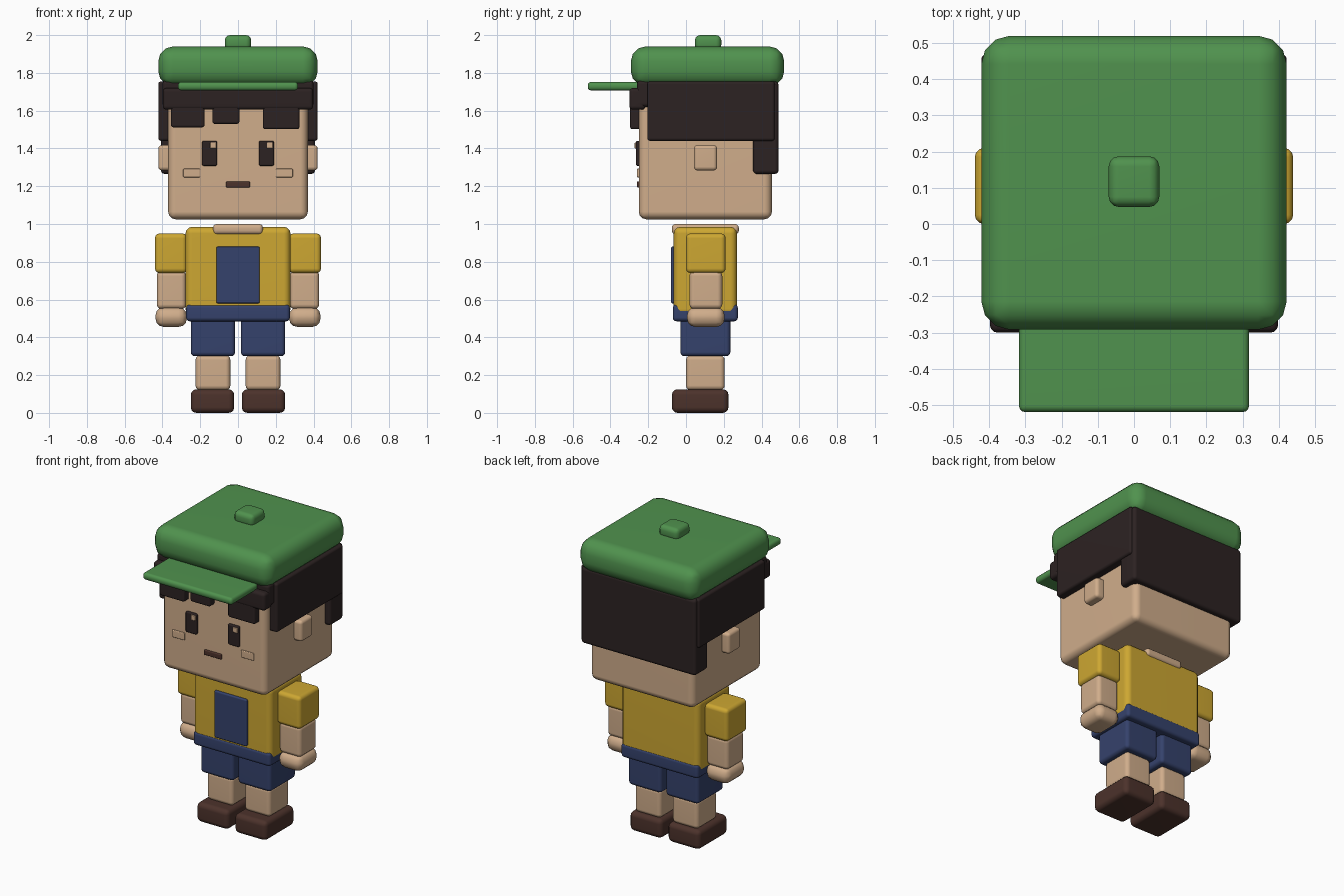
import bpy, bmesh, math
from mathutils import Vector

if "Cube" in bpy.data.objects:
    bpy.data.objects.remove(bpy.data.objects["Cube"], do_unlink=True)


def material(name, rgb):
    """Flat material from an sRGB colour, stored as linear."""
    lin = [((c / 255 + 0.055) / 1.055) ** 2.4 for c in rgb] + [1]
    m = bpy.data.materials.new(name)
    m.use_nodes = True
    m.diffuse_color = lin
    m.node_tree.nodes["Principled BSDF"].inputs["Base Color"].default_value = lin
    return m


skin = material("skin", (208, 173, 139))
hair = material("dark hair", (44, 34, 34))
green = material("cap green", (80, 146, 78))
yellow = material("shirt yellow", (205, 167, 50))
blue = material("denim blue", (53, 66, 108))
brown = material("shoe brown", (76, 50, 43))


def block(name, mat, x, y, z, bevel=0.02, segments=3):
    """Rounded box given by its (min, max) range on each axis."""
    size = Vector((x[1] - x[0], y[1] - y[0], z[1] - z[0]))
    centre = Vector((sum(x), sum(y), sum(z))) / 2
    bm = bmesh.new()
    bmesh.ops.create_cube(bm, size=1)
    for v in bm.verts:
        v.co = v.co * size + centre
    bmesh.ops.bevel(bm, geom=bm.edges[:], offset=min(bevel, min(size) * 0.45),
                    segments=segments, profile=0.5, affect='EDGES')
    mesh = bpy.data.meshes.new(name)
    bm.to_mesh(mesh)
    bm.free()
    mesh.materials.append(mat)
    ob = bpy.data.objects.new(name, mesh)
    bpy.context.collection.objects.link(ob)
    bpy.ops.object.select_all(action='DESELECT')
    ob.select_set(True)
    bpy.context.view_layer.objects.active = ob
    bpy.ops.object.shade_smooth_by_angle(angle=math.radians(50))
    ob.modifiers.new("Weighted normals", 'WEIGHTED_NORMAL').keep_sharp = True
    return ob


def pair(name, mat, x, y, z, **kw):
    """The same block on the left (+x) and the right (-x)."""
    block("left_" + name, mat, x, y, z, **kw)
    block("right_" + name, mat, (-x[1], -x[0]), y, z, **kw)


# Legs and feet
pair("shoe", brown, (0.02, 0.25), (-0.075, 0.225), (0, 0.125), bevel=0.03)
pair("shin", skin, (0.04, 0.225), (0, 0.205), (0.12, 0.305), bevel=0.025)
pair("shorts_leg", blue, (0.015, 0.25), (-0.03, 0.235), (0.3, 0.53), bevel=0.022)

# Body
block("waistband", blue, (-0.275, 0.275), (-0.07, 0.275), (0.485, 0.575))
block("shirt", yellow, (-0.278, 0.278), (-0.065, 0.27), (0.515, 0.985), bevel=0.035)
block("bib", blue, (-0.115, 0.115), (-0.08, -0.05), (0.58, 0.88), bevel=0.008)
block("neck", skin, (-0.132, 0.132), (-0.075, 0.28), (0.945, 1.0), bevel=0.02)

# Arms
pair("sleeve", yellow, (0.27, 0.44), (0, 0.21), (0.74, 0.95), bevel=0.025)
pair("forearm", skin, (0.275, 0.43), (0.018, 0.192), (0.55, 0.75), bevel=0.025)
pair("hand", skin, (0.27, 0.437), (0.005, 0.205), (0.455, 0.56), bevel=0.045)

# Head
block("head", skin, (-0.37, 0.37), (-0.25, 0.455), (1.025, 1.77), bevel=0.04)
pair("ear", skin, (0.35, 0.422), (0.042, 0.165), (1.283, 1.418), bevel=0.02)

# Face
pair("eye", hair, (0.111, 0.19), (-0.265, -0.24), (1.308, 1.44), bevel=0.008)
for side, x in (("left", 0.153), ("right", -0.147)):
    block(side + "_eye_glint", skin, (x, x + 0.032), (-0.272, -0.255),
          (1.4, 1.432), bevel=0.004)
pair("cheek", skin, (0.2, 0.29), (-0.26, -0.24), (1.247, 1.293), bevel=0.005)
block("mouth", brown, (-0.063, 0.063), (-0.26, -0.24), (1.193, 1.226), bevel=0.006)

# Hair
block("hair_crown", hair, (-0.4, 0.4), (-0.26, 0.47), (1.62, 1.76))
pair("hair_side", hair, (0.35, 0.422), (-0.205, 0.47), (1.44, 1.755), bevel=0.015)
block("hair_back", hair, (-0.408, 0.408), (0.355, 0.49), (1.265, 1.755), bevel=0.02)
block("fringe", hair, (-0.398, 0.398), (-0.3, -0.215), (1.605, 1.72), bevel=0.02)
for name, x0, x1, low in (("right", -0.355, -0.177, 1.512),
                          ("middle", -0.135, 0.007, 1.53),
                          ("left", 0.132, 0.325, 1.502)):
    block(name + "_fringe_lock", hair, (x0, x1), (-0.296, -0.235), (low, 1.64),
          bevel=0.012)

# Cap
block("cap", green, (-0.422, 0.422), (-0.292, 0.52), (1.73, 1.94), bevel=0.078)
block("cap_visor", green, (-0.318, 0.318), (-0.52, -0.22), (1.707, 1.752), bevel=0.018)
block("cap_button", green, (-0.07, 0.07), (0.047, 0.187), (1.92, 2.0), bevel=0.028)
